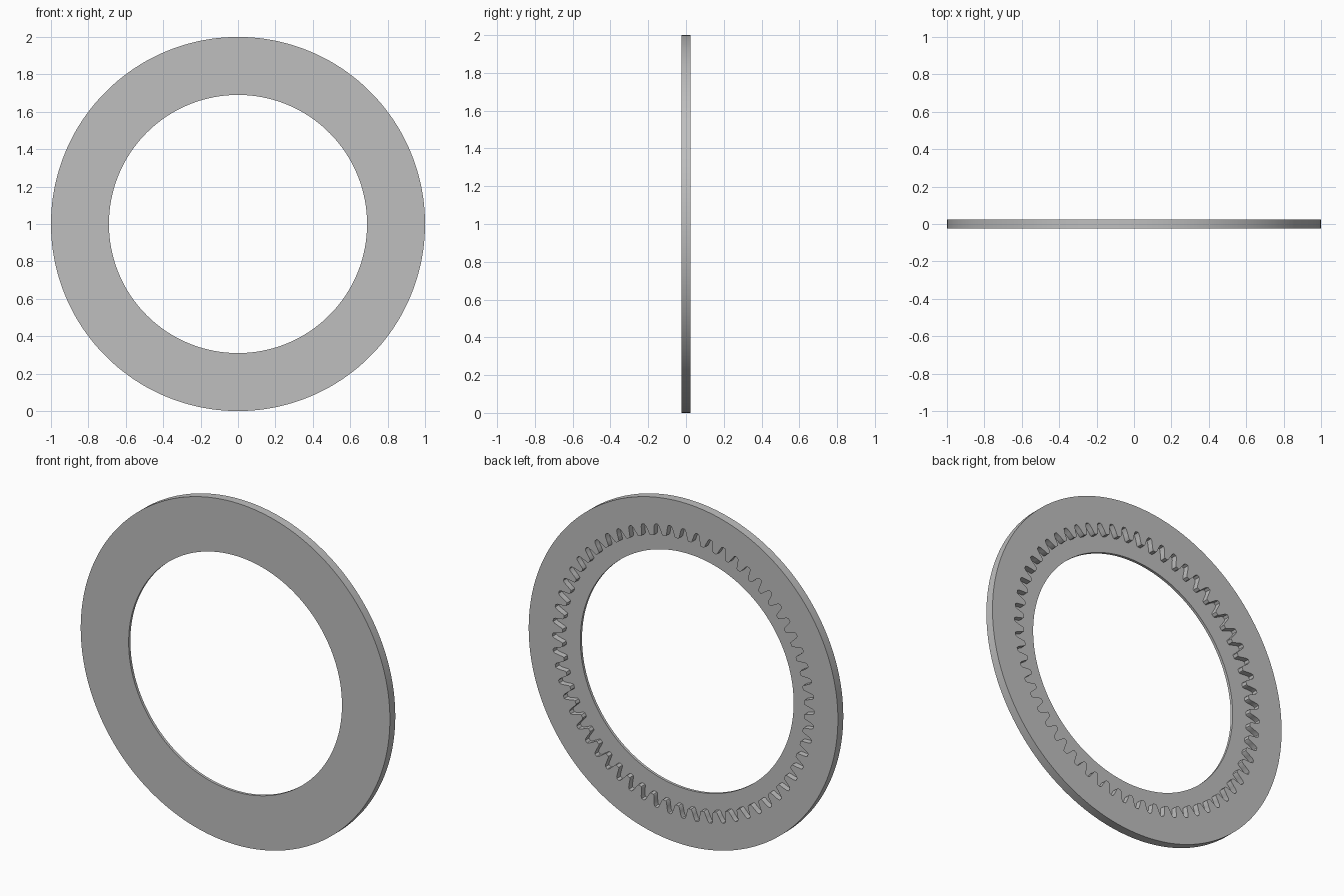
import bpy, bmesh, math

cube = bpy.data.objects.get("Cube")
if cube:
    bpy.data.objects.remove(cube)

TEETH = 60
FRONT, FLOOR, BACK = -0.025, -0.009, 0.025
OUTER, HOLE = 1.0, 0.69

# Half of one tooth: (fraction of a pitch from the tooth centre, radius)
half = [(0.11, 0.782), (0.17, 0.787), (0.25, 0.812), (0.33, 0.836), (0.41, 0.846)]
tooth = [(-f, r) for f, r in reversed(half)] + half

# Every loop shares these angles; a tooth gap sits at the top
angles, tooth_radii = [], []
for i in range(TEETH):
    for f, r in tooth:
        angles.append(math.pi / 2 + (i + 0.5 + f) * math.tau / TEETH)
        tooth_radii.append(r)
count = len(angles)


def add_loop(bm, radii, y):
    return [bm.verts.new((r * math.cos(a), y, 1 + r * math.sin(a)))
            for a, r in zip(angles, radii)]


# Ring with a recessed floor and inward-facing teeth on the back
bm = bmesh.new()
loops = [
    add_loop(bm, [OUTER] * count, FRONT),
    add_loop(bm, [OUTER] * count, BACK),
    add_loop(bm, tooth_radii, BACK),
    add_loop(bm, tooth_radii, FLOOR),
    add_loop(bm, [HOLE] * count, FLOOR),
    add_loop(bm, [HOLE] * count, FRONT),
]
for k, a in enumerate(loops):
    b = loops[(k + 1) % len(loops)]
    for i in range(count):
        j = (i + 1) % count
        bm.faces.new((a[i], a[j], b[j], b[i]))
bmesh.ops.recalc_face_normals(bm, faces=bm.faces)

mesh = bpy.data.meshes.new("ring_gear")
bm.to_mesh(mesh)
bm.free()
ring = bpy.data.objects.new("ring_gear", mesh)
bpy.context.collection.objects.link(ring)

# Plain grey
grey = bpy.data.materials.new("grey")
grey.use_nodes = True
color = (0.52, 0.52, 0.52, 1)
grey.diffuse_color = color
grey.node_tree.nodes["Principled BSDF"].inputs["Base Color"].default_value = color
mesh.materials.append(grey)

# Smooth rims and tooth flanks, crisp edges
bpy.ops.object.select_all(action="DESELECT")
ring.select_set(True)
bpy.context.view_layer.objects.active = ring
bpy.ops.object.shade_smooth_by_angle(angle=math.radians(35))
